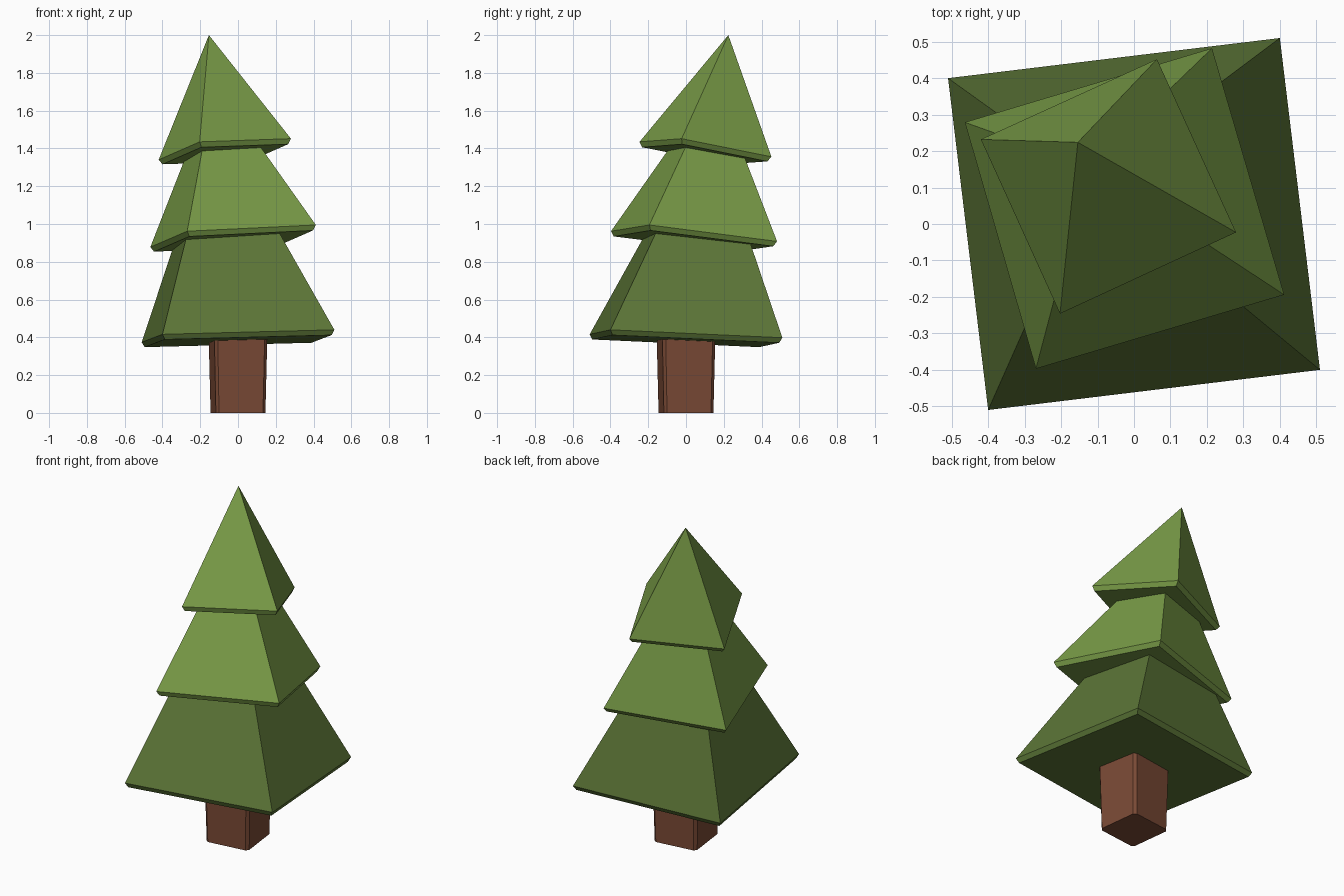
import bpy, bmesh, math
from mathutils import Vector

if "Cube" in bpy.data.objects:
    bpy.data.objects.remove(bpy.data.objects["Cube"])


def material(name, color):
    m = bpy.data.materials.new(name)
    m.diffuse_color = (*color, 1)
    m.use_nodes = True
    m.node_tree.nodes["Principled BSDF"].inputs["Base Color"].default_value = m.diffuse_color
    return m


DARK = material("dark green", (0.107, 0.180, 0.038))
LIGHT = material("light green", (0.187, 0.325, 0.062))
BROWN = material("bark brown", (0.195, 0.068, 0.036))


def build(name, rings, mat, apex=None):
    """Stack rings of points bottom to top, closed by a cap or an apex."""
    bm = bmesh.new()
    rows = [[bm.verts.new(p) for p in ring] for ring in rings]
    n = len(rows[0])
    bm.faces.new(rows[0][::-1])
    for a, b in zip(rows, rows[1:]):
        for i in range(n):
            j = (i + 1) % n
            bm.faces.new((a[i], a[j], b[j], b[i]))
    if apex:
        tip = bm.verts.new(apex)
        for i in range(n):
            bm.faces.new((rows[-1][i], rows[-1][(i + 1) % n], tip))
    else:
        bm.faces.new(rows[-1])
    bmesh.ops.recalc_face_normals(bm, faces=bm.faces)
    me = bpy.data.meshes.new(name)
    bm.to_mesh(me)
    bm.free()
    me.materials.append(mat)
    ob = bpy.data.objects.new(name, me)
    bpy.context.collection.objects.link(ob)


def tier(name, corners, apex, mat, inset):
    """Tilted pyramid with a thin undercut rim."""
    pts = [Vector(c) for c in corners]
    mid = sum(pts, Vector()) / 4
    nrm = (pts[2] - pts[0]).cross(pts[3] - pts[1]).normalized()
    low = [mid + (p - mid) * inset - nrm * 0.027 for p in pts]
    build(name, [low, pts], mat, apex)


# foliage tiers
tier("lower_foliage", [(-0.40, -0.51, 0.416), (0.51, -0.40, 0.44),
                       (0.40, 0.51, 0.398), (-0.51, 0.40, 0.374)],
     (-0.12, 0.12, 1.55), DARK, 0.97)
tier("middle_foliage", [(-0.269, -0.397, 0.962), (0.412, -0.194, 0.995),
                        (0.214, 0.482, 0.908), (-0.464, 0.279, 0.878)],
     (-0.123, 0.157, 1.75), LIGHT, 0.96)
tier("top_foliage", [(-0.203, -0.246, 1.435), (0.28, -0.023, 1.452),
                     (0.063, 0.452, 1.356), (-0.42, 0.232, 1.34)],
     (-0.154, 0.224, 2.0), LIGHT, 0.95)


# trunk: square with narrow cut corners, flaring slightly upward
def trunk_ring(z, s):
    ring = []
    for k in range(4):
        for x, y in ((-0.117, -0.132), (0.117, -0.132)):
            a = math.radians(6.9 + 90 * k)
            ring.append((s * (x * math.cos(a) - y * math.sin(a)),
                         s * (x * math.sin(a) + y * math.cos(a)), z))
    return ring


build("trunk", [trunk_ring(0, 1.0), trunk_ring(0.46, 1.08)], BROWN)
